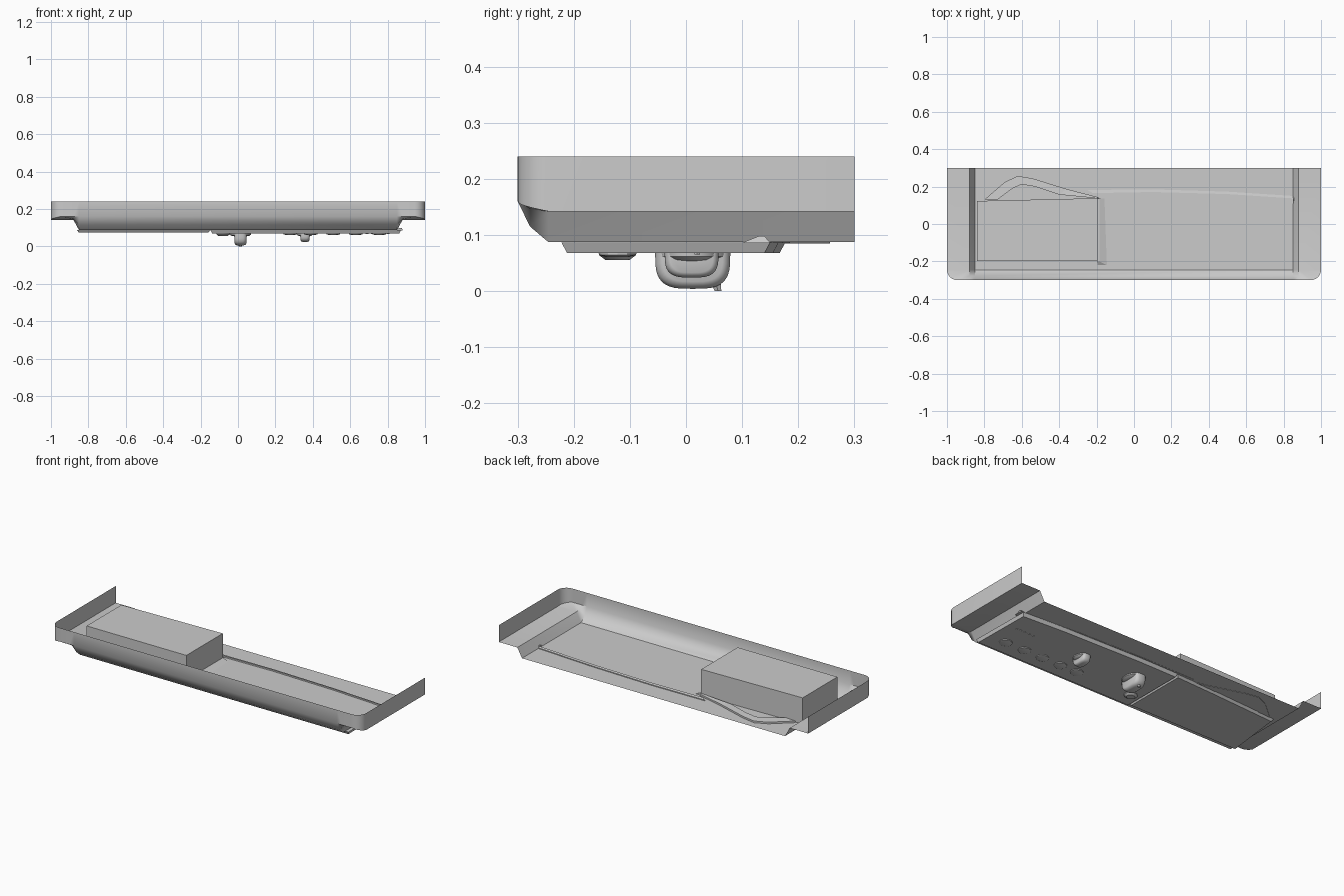
import bpy, bmesh, math
from mathutils import Vector

if "Cube" in bpy.data.objects:
    bpy.data.objects.remove(bpy.data.objects["Cube"])


def make(name, faces, smooth=None):
    """Object from a list of coordinate faces, welded together."""
    bm = bmesh.new()
    for f in faces:
        bm.faces.new([bm.verts.new(p) for p in f])
    bmesh.ops.remove_doubles(bm, verts=bm.verts, dist=1e-5)
    bmesh.ops.recalc_face_normals(bm, faces=bm.faces)
    me = bpy.data.meshes.new(name)
    bm.to_mesh(me)
    bm.free()
    ob = bpy.data.objects.new(name, me)
    bpy.context.collection.objects.link(ob)
    if smooth:
        bpy.ops.object.select_all(action='DESELECT')
        ob.select_set(True)
        bpy.context.view_layer.objects.active = ob
        bpy.ops.object.shade_smooth_by_angle(angle=math.radians(smooth))
    return ob


def bridge(a, b, closed=False):
    n = len(a)
    return [[a[i], a[(i + 1) % n], b[(i + 1) % n], b[i]]
            for i in range(n if closed else n - 1)]


def loft(name, rings, smooth=None):
    """Capped solid through a stack of closed rings."""
    faces = [rings[0], rings[-1]]
    for a, b in zip(rings, rings[1:]):
        faces += bridge(a, b, True)
    return make(name, faces, smooth)


def oval(cx, cy, rx, ry, z, n=12):
    return [(cx + rx * math.cos(2 * math.pi * i / n),
             cy + ry * math.sin(2 * math.pi * i / n), z) for i in range(n)]


# Open-backed tray: end walls, rounded corners, raised flanges, sloped front
FLOOR, FLANGE, TOP, BACK = 0.087, 0.142, 0.24, 0.3
faces = []
front = [(-0.3, 0.24), (-0.3, 0.16), (-0.278, 0.115), (-0.245, FLOOR), (BACK, FLOOR)]
ledge = [(-0.3, 0.24), (-0.3, 0.16), (-0.277, 0.146), (-0.245, FLANGE), (BACK, FLANGE)]
faces += bridge([(-0.85, *p) for p in front], [(0.85, *p) for p in front])
for s in (-1, 1):
    outer = [(s * 0.88, *p) for p in ledge]
    faces += bridge([(s * 0.85, *p) for p in front], outer)
    arc = []
    for i in range(7):
        t = i / 6 * math.pi / 2
        x, y = 0.945 + 0.055 * math.sin(t), -0.245 - 0.055 * math.cos(t)
        arc.append((s * x, y, 0.16 - 0.018 * i / 6))
    low = [(s * 0.88, -0.3, 0.16)] + arc + [(s, BACK, FLANGE)]
    faces += bridge(low, [(x, y, TOP) for x, y, z in low])
    pivot = (s * 0.88, -0.245, FLANGE)
    mid = (s * 0.88, -0.277, 0.146)
    faces += [[mid, low[0], arc[0]], [pivot, mid, arc[0]]]
    faces += [[pivot, a, b] for a, b in zip(arc, arc[1:])]
    faces.append([pivot, arc[-1], low[-1], outer[-1]])
make("tray", faces, 40)


# Two underside panels with a narrow seam between them
def panel(name, outline, z0, z1):
    c = sum((Vector(p) for p in outline), Vector((0, 0))) / len(outline)
    inner = [(x - math.copysign(0.008, x - c.x), y - math.copysign(0.01, y - c.y), z0)
             for x, y in outline]
    loft(name, [inner, [(x, y, z1) for x, y in outline]])


panel("control_panel", [(-0.146, -0.222), (0.87, -0.222), (0.865, 0.15), (0.6, 0.165),
                        (0.1, 0.177), (-0.146, 0.175)], 0.068, 0.0865)
panel("storage_panel", [(-0.86, -0.22), (-0.15, -0.22), (-0.15, 0.172), (-0.4, 0.16),
                        (-0.82, 0.135)], 0.073, 0.0865)

# Panel end tip
loft("panel_tip", [[(0.85, 0.1, 0.085), (0.88, 0.1, 0.086), (0.88, 0.15, 0.086), (0.85, 0.15, 0.085)],
                   [(0.85, 0.13, 0.098), (0.876, 0.13, 0.098), (0.876, 0.14, 0.098), (0.85, 0.14, 0.098)]])


# Raised bands: the rear lip and the curved guard behind the box
def band(name, inner, outer, z0, z1):
    rings = [[(a[0], a[1], z0), (b[0], b[1], z0), (b[0], b[1], z1 - 0.003), (a[0], a[1], z1)]
             for a, b in zip(inner, outer)]
    loft(name, rings)


band("rear_lip", [(-0.22, 0.165), (0.1, 0.171), (0.5, 0.16), (0.85, 0.137)],
     [(-0.25, 0.182), (0.1, 0.185), (0.5, 0.173), (0.85, 0.15)], 0.086, 0.095)
band("curved_guard", [(-0.73, 0.13), (-0.65, 0.19), (-0.6, 0.212), (-0.53, 0.2), (-0.4, 0.157), (-0.2, 0.138)],
     [(-0.8, 0.13), (-0.69, 0.225), (-0.62, 0.257), (-0.54, 0.243), (-0.36, 0.187), (-0.19, 0.143)],
     0.085, 0.1)

# Storage box on the tray floor with a small skirt
box = [(-0.84, -0.198), (-0.195, -0.198), (-0.195, 0.138), (-0.84, 0.123)]
loft("storage_box", [[(x, y, z) for x, y in box] for z in (FLOOR, TOP)])
loft("box_skirt", [[(-0.195, -0.22, FLOOR), (-0.145, -0.22, FLOOR), (-0.158, 0.135, FLOOR), (-0.195, 0.138, FLOOR)],
                   [(-0.195, -0.2, 0.098), (-0.185, -0.2, 0.098), (-0.185, 0.135, 0.098), (-0.195, 0.138, 0.098)]])


# Rotary knobs: oval foot plus a rounded U-shaped grip
def knob(name, x, y, hx, hy, bottom):
    loft(name + "_foot", [oval(x, y, r * hx * 1.8, r * hy, z, 24)
                          for r, z in ((1, 0.07), (0.98, 0.062), (0.8, 0.056), (0.5, 0.053))], 40)
    height = 0.068 - bottom
    rings = []
    for dx, k in ((-1, 0.8), (-0.85, 0.93), (-0.45, 1), (0.45, 1), (0.85, 0.93), (1, 0.8)):
        ring = []
        for i in range(21):
            t = math.pi * i / 20
            c, s = math.cos(t), math.sin(t)
            ring.append((x + dx * hx, y + k * hy * math.copysign(abs(c) ** 0.6, c),
                         0.068 - k * height * s ** 0.6))
        rings.append(ring)
    loft(name + "_grip", rings, 50)


knob("large_knob", 0.013, 0.012, 0.032, 0.067, 0.004)
knob("small_knob", 0.358, 0.01, 0.024, 0.048, 0.024)
loft("knob_pointer", [oval(0.013, 0.053, 0.012, 0.01, 0.016, 6), oval(0.013, 0.057, 0.009, 0.007, 0.0, 6)])

# Row of push buttons
for i, x in enumerate((-0.08, 0.28, 0.39, 0.51, 0.63, 0.755)):
    z = 0.055 if i == 0 else 0.061
    loft(f"button_{i + 1}", [oval(x, -0.122, 0.036, 0.034, 0.07),
                             oval(x, -0.122, 0.036, 0.033, 0.064),
                             oval(x, -0.122, 0.024, 0.021, z)], 30)

# Small indicator ticks
for i in range(5):
    loft(f"indicator_{i + 1}", [oval(0.69 + i * 0.028, 0.02, 0.008, 0.006, z, 6) for z in (0.07, 0.0655)])
